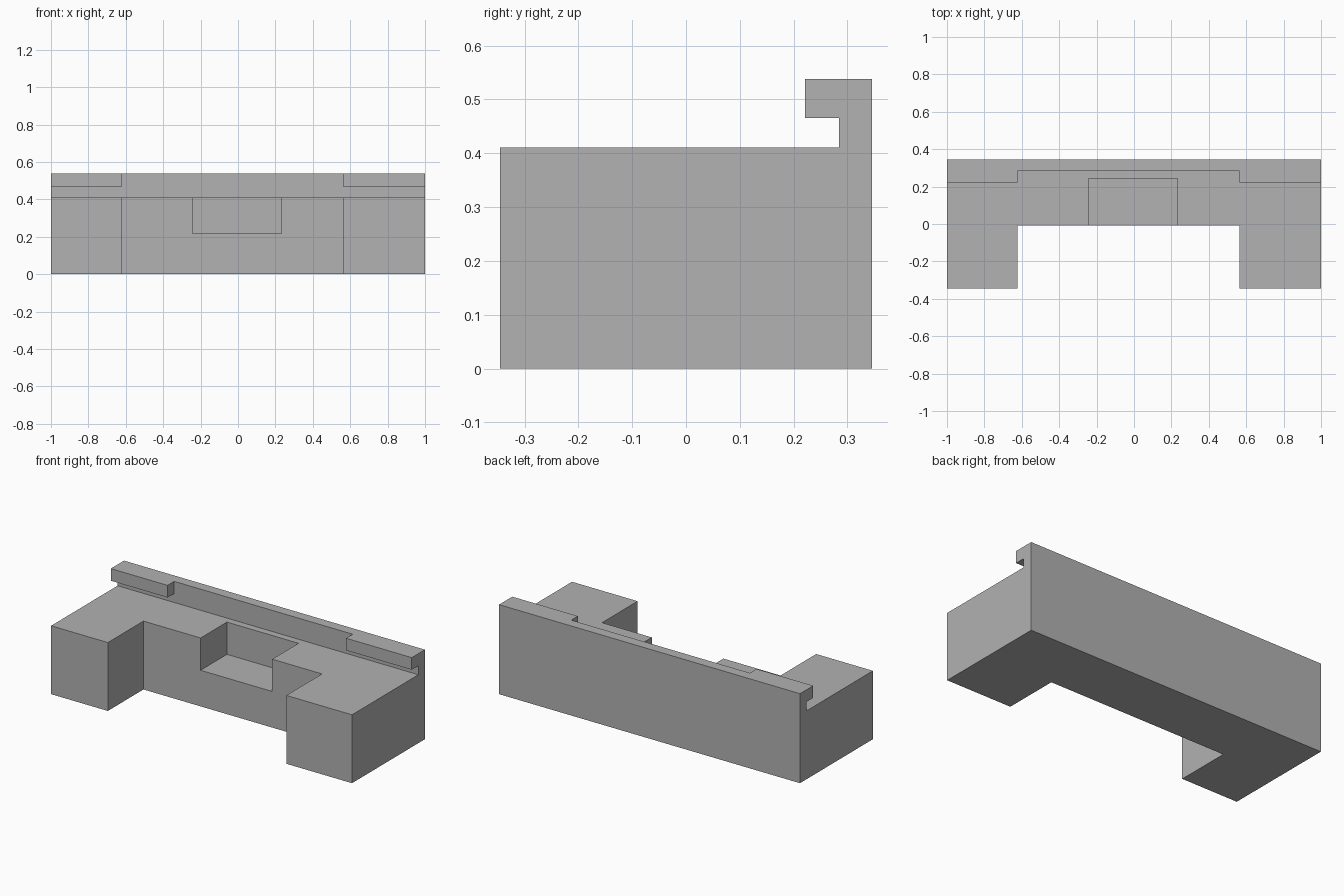
import bpy
import bmesh
from mathutils import Vector

cube = bpy.data.objects.get("Cube")
if cube:
    bpy.data.objects.remove(cube, do_unlink=True)

# Key dimensions
HALF_DEPTH, HEIGHT, DECK = 0.346, 0.538, 0.411
LEFT_X, RIGHT_X = 0.564, -0.623       # inner sides of the two legs
FRONT_Y, WALL_Y, LIP_Y = -0.008, 0.284, 0.221
LIP_Z = 0.465

grey = bpy.data.materials.new("plain grey")
grey.use_nodes = True
colour = (0.445, 0.445, 0.445, 1)
grey.diffuse_color = colour
grey.node_tree.nodes["Principled BSDF"].inputs["Base Color"].default_value = colour


def prism(name, points, direction):
    """Extrude a flat outline into a closed solid."""
    bm = bmesh.new()
    face = bm.faces.new([bm.verts.new(p) for p in points])
    extruded = bmesh.ops.extrude_face_region(bm, geom=[face])["geom"]
    verts = [g for g in extruded if isinstance(g, bmesh.types.BMVert)]
    bmesh.ops.translate(bm, verts=verts, vec=Vector(direction))
    bmesh.ops.recalc_face_normals(bm, faces=bm.faces)
    mesh = bpy.data.meshes.new(name)
    bm.to_mesh(mesh)
    bm.free()
    mesh.materials.append(grey)
    obj = bpy.data.objects.new(name, mesh)
    bpy.context.collection.objects.link(obj)
    return obj


def box(name, low, high):
    x0, y0, z0 = low
    x1, y1, z1 = high
    return prism(name, [(x0, y0, z0), (x1, y0, z0), (x1, y1, z0), (x0, y1, z0)],
                 (0, 0, z1 - z0))


def cut(target, cutter):
    cutter.hide_render = True
    mod = target.modifiers.new(cutter.name, 'BOOLEAN')
    mod.operation = 'DIFFERENCE'
    mod.solver = 'EXACT'
    mod.object = cutter
    bpy.context.view_layer.objects.active = target
    bpy.ops.object.modifier_apply(modifier=mod.name)
    bpy.data.objects.remove(cutter, do_unlink=True)


# U-shaped block with two forward legs
footprint = [(-1, -HALF_DEPTH), (RIGHT_X, -HALF_DEPTH), (RIGHT_X, FRONT_Y),
             (LEFT_X, FRONT_Y), (LEFT_X, -HALF_DEPTH), (1, -HALF_DEPTH),
             (1, HALF_DEPTH), (-1, HALF_DEPTH)]
body = prism("bracket_body", [(x, y, 0) for x, y in footprint], (0, 0, HEIGHT))

# Clear above the deck, leaving the back wall with its overhanging lip
profile = [(-0.5, DECK), (WALL_Y, DECK), (WALL_Y, LIP_Z), (LIP_Y, LIP_Z),
           (LIP_Y, 0.7), (-0.5, 0.7)]
cut(body, prism("deck_cutter", [(-1.1, y, z) for y, z in profile], (2.2, 0, 0)))

# Remove the lip between the two end hooks
cut(body, box("lip_cutter", (RIGHT_X, 0, 0.44), (LEFT_X, WALL_Y, 0.7)))

# Open pocket in the middle of the front
cut(body, box("pocket_cutter", (-0.243, -0.2, 0.217), (0.233, 0.242, 0.43)))
